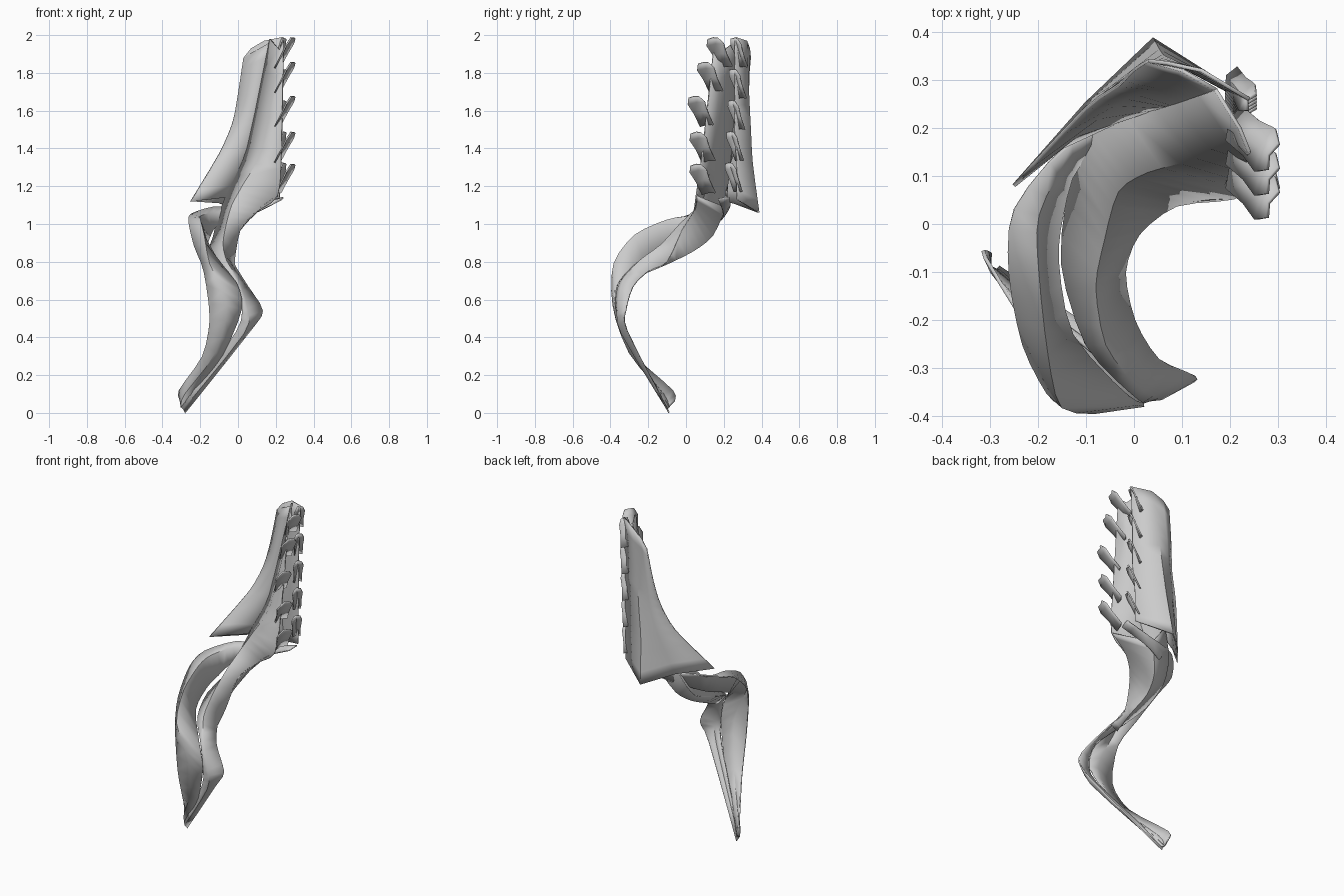
import bpy
import bmesh
from mathutils import Vector

UNIT = 0.01  # rails are given in hundredths
STEPS = 3    # samples between two rail points

default_cube = bpy.data.objects.get("Cube")
if default_cube:
    bpy.data.objects.remove(default_cube, do_unlink=True)

grey = bpy.data.materials.new("plain_grey")
grey.use_nodes = True
grey.diffuse_color = (0.6, 0.6, 0.6, 1)
grey.node_tree.nodes["Principled BSDF"].inputs["Base Color"].default_value = grey.diffuse_color


def smooth_path(points):
    """Sample a gentle curve that passes through every point."""
    points = [Vector(point) * UNIT for point in points]
    last = len(points) - 1
    path = []
    for i in range(last):
        before, start = points[max(i - 1, 0)], points[i]
        end, after = points[i + 1], points[min(i + 2, last)]
        leave, arrive = (end - before) * 0.4, (after - start) * 0.4
        for step in range(STEPS):
            t = step / STEPS
            ease = t * t * (3 - 2 * t)
            path.append(start.lerp(end, ease)
                        + leave * (t * (1 - t) ** 2)
                        - arrive * (t * t * (1 - t)))
    path.append(points[last])
    return path


def make_sheet(name, rows, thickness):
    """Skin a grid of points and give it a little thickness."""
    mesh = bpy.data.meshes.new(name)
    bm = bmesh.new()
    grid = [[bm.verts.new(point) for point in row] for row in rows]
    for row, following in zip(grid, grid[1:]):
        for j in range(len(row) - 1):
            bm.faces.new((row[j], row[j + 1], following[j + 1], following[j]))
    bmesh.ops.recalc_face_normals(bm, faces=bm.faces)
    bm.to_mesh(mesh)
    bm.free()
    mesh.materials.append(grey)
    sheet = bpy.data.objects.new(name, mesh)
    bpy.context.collection.objects.link(sheet)
    solid = sheet.modifiers.new("thickness", "SOLIDIFY")
    solid.thickness = thickness
    solid.offset = 0
    bpy.ops.object.select_all(action="DESELECT")
    sheet.select_set(True)
    bpy.context.view_layer.objects.active = sheet
    bpy.ops.object.shade_smooth_by_angle(angle=0.6)


def make_ribbon(name, *rails):
    """Loft a ribbon across matching rails."""
    paths = [smooth_path(rail) for rail in rails]
    make_sheet(name, list(zip(*paths)), 0.008)


def make_feather(name, root, tip, side):
    """A blunt, slightly folded blade from root to tip."""
    fold = (tip - root).cross(side).normalized() * 0.012
    rows = []
    for along, width in ((0, 0.8), (0.45, 0.8), (0.8, 1), (1, 0.6)):
        centre = root.lerp(tip, along)
        rows.append((centre - side * width, centre + fold, centre + side * width))
    make_sheet(name, rows, 0.008)


# Front ribbon: left rail, ridge, right rail, from the lower tip upward
front_left = [(-30, -9, 3), (-1, -33, 43), (2, -37, 57), (-1, -35, 69), (-10, -25, 79),
              (-15, -8, 86), (-13, 10, 93), (-10, 18, 105), (-4, 22, 120), (5, 24, 140),
              (17, 28, 198)]
front_ridge = [(-29, -10, 2), (3, -34, 42), (5, -36, 55), (0, -33, 70), (-6, -25, 80),
               (-8, -13, 89), (-6, -3, 100), (-3, 7, 110), (3, 11, 121), (13, 14, 140),
               (22, 20, 192)]
front_right = [(-28, -9, 0), (6, -31, 43), (13, -32, 54), (5, -28, 67), (0, -20, 75),
               (-2, -10, 80), (1, -2, 97), (9, 4, 106), (21, 5.5, 115), (23, 9, 140),
               (24, 15, 196)]
make_ribbon("front_ribbon", front_left, front_ridge, front_right)

# Folded underside closing the bend of the front ribbon
make_ribbon(
    "front_underside",
    front_left[4:9],
    [(-6, -22, 74), (-5, -10, 79), (-6, 4, 86), (-3, 14, 94), (4, 21, 109)],
    front_right[4:9])

# Lower side ribbon: outer rail, crest, inner rail, from the upper end downward
side_outer = [(24, 23, 114), (4, 23, 109), (-13, 17, 109), (-25, 3, 105), (-26, -10, 100),
              (-23, -25, 88), (-18, -35, 75), (-15, -37, 50), (-19, -27, 30),
              (-31, -7, 12), (-30, -6, 6)]
side_crest = [(24, 21, 114), (4, 22, 107), (-13, 14, 106), (-20, 2, 104), (-20, -10, 102),
              (-18, -27, 94), (-15, -38, 79), (-6, -38.5, 57), (-12, -30, 32),
              (-28, -12, 10), (-30, -9, 3)]
side_inner = [(23, 17, 113), (5, 20, 104), (-11, 13, 99), (-15, 2, 93), (-16, -8, 89),
              (-13, -23, 82), (-1, -36, 69), (2, -37, 55), (-8, -27, 31),
              (-21, -16, 14), (-28, -10, 2)]
make_ribbon("side_ribbon", side_outer, side_crest, side_inner)

# Back plate: rails from the pointed lower edge to the narrow top
plate_edge = [(-25, 8, 112), (-10, 24, 137), (-3, 29, 153), (0, 32, 168), (3, 34, 188)]
make_ribbon(
    "back_plate",
    plate_edge,
    [(-10, 25, 111), (-2, 30, 135), (2, 32, 152), (4, 33, 170), (7, 33.5, 193)],
    [(4, 38.5, 106), (6, 35, 132), (8, 34, 150), (10, 33, 170), (14, 32, 197)],
    [(22, 27, 113), (22, 27, 132), (23, 26, 150), (23, 26, 170), (24, 26, 199)])

# Inner lining from the plate edge across to the front ribbon
make_ribbon(
    "inner_lining",
    plate_edge,
    [(-15, 16, 113), (-4, 25, 137), (2, 28, 153), (6, 29, 168), (10, 32, 192)],
    [(-7, 20, 114), (4, 24, 137), (8, 25, 153), (11, 26, 168), (17, 28, 196)])

# Feather rows along the right edges of the front ribbon and the back plate
front_tips = [(29, 5, 131), (29, 5, 148), (29, 4, 167), (29, 9, 185), (29, 14, 198)]
for i, tip in enumerate(front_tips):
    tip = Vector(tip) * UNIT
    root = tip + Vector((-0.08, 0.07, -0.15))
    make_feather("front_feather_%d" % (i + 1), root, tip, Vector((0.02, 0.045, 0.006)))

for i in range(5):
    tip = Vector((0.245, 0.225 + 0.007 * i, 1.32 + 0.165 * i))
    root = tip + Vector((-0.04, 0.05, -0.15))
    make_feather("back_feather_%d" % (i + 1), root, tip, Vector((0.015, 0.028, 0)))
